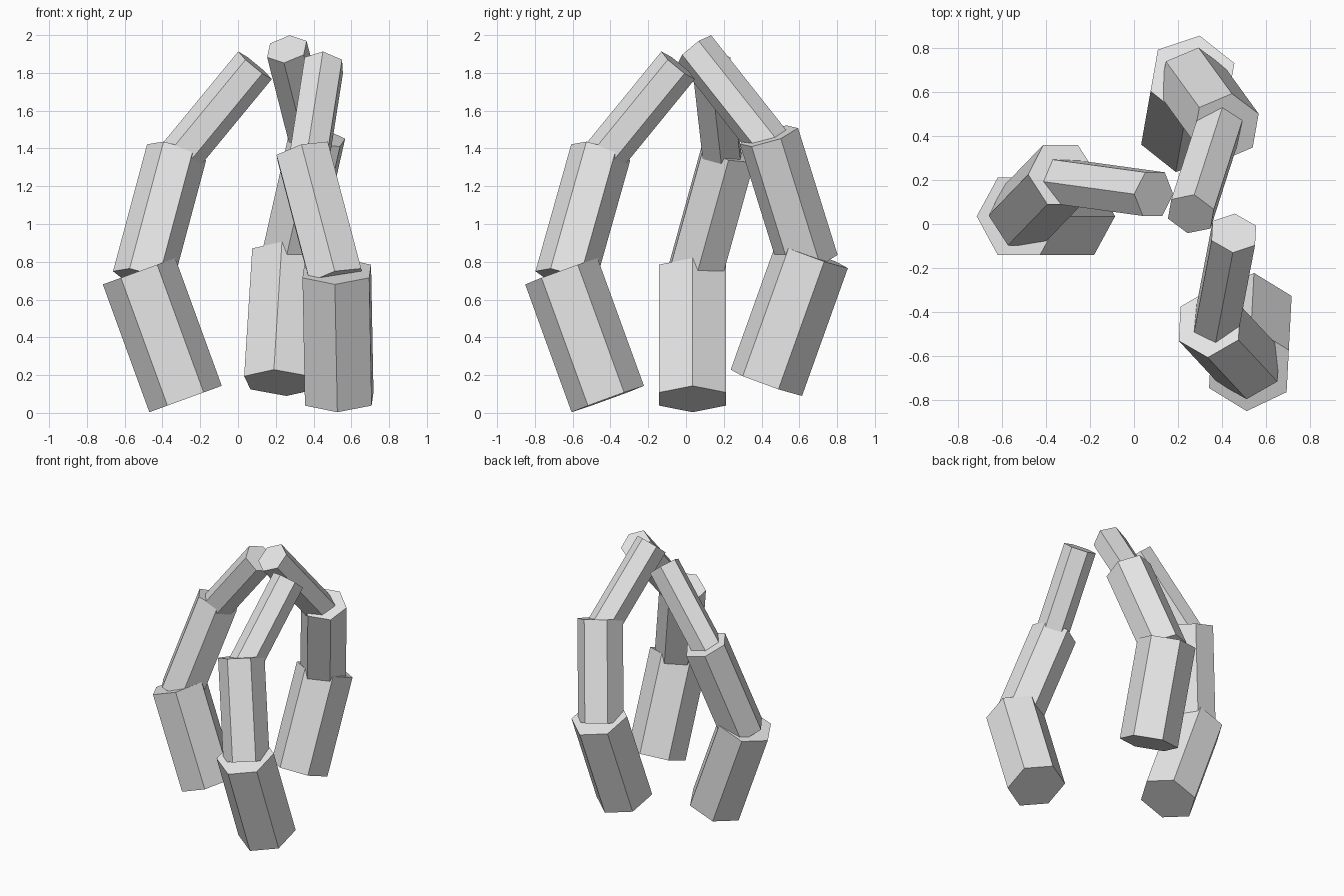
import bpy, bmesh
from math import radians, cos, sin, pi
from mathutils import Matrix, Euler, Vector

cube = bpy.data.objects.get("Cube")
if cube:
    bpy.data.objects.remove(cube, do_unlink=True)

grey = bpy.data.materials.new("light_grey")
grey.use_nodes = True
colour = (0.8, 0.8, 0.8, 1.0)
grey.diffuse_color = colour
grey.node_tree.nodes["Principled BSDF"].inputs["Base Color"].default_value = colour

LENGTH = 0.72

# Segments of one limb: name, radius, top centre, tilt about x and y (degrees)
SEGMENTS = [
    ("lower_segment", 0.204, (0.0, 0.0, 0.75), (0, -20)),
    ("middle_segment", 0.162, (0.199, 0.19, 1.38), (-15, 15)),
    ("upper_segment", 0.115, (0.614, 0.101, 1.84), (5, 39.5)),
]

# Limbs: name, position of the knee joint, turn about z (degrees)
LIMBS = [
    ("right", (-0.524, 0.035, 0.0), 0),
    ("front", (0.523, -0.66, 0.0), 87),
    ("back", (0.266, 0.668, 0.086), -100),
]


def hex_prism(name, radius, matrix):
    """Six-sided prism hanging down from its top centre, corners on local x."""
    bm = bmesh.new()
    ring = [bm.verts.new((radius * cos(i * pi / 3), radius * sin(i * pi / 3), -LENGTH))
            for i in range(6)]
    base = bm.faces.new(ring)
    top = bmesh.ops.extrude_face_region(bm, geom=[base], use_keep_orig=True)["geom"]
    bmesh.ops.translate(bm, vec=(0, 0, LENGTH),
                        verts=[v for v in top if isinstance(v, bmesh.types.BMVert)])
    bmesh.ops.recalc_face_normals(bm, faces=bm.faces)
    mesh = bpy.data.meshes.new(name)
    bm.to_mesh(mesh)
    bm.free()
    mesh.materials.append(grey)
    obj = bpy.data.objects.new(name, mesh)
    obj.matrix_world = matrix
    bpy.context.collection.objects.link(obj)


# The same bent limb placed three times around the centre
for limb, position, turn in LIMBS:
    place = Matrix.Translation(Vector(position)) @ Matrix.Rotation(radians(turn), 4, "Z")
    for part, radius, top, (rx, ry) in SEGMENTS:
        tilt = Euler((radians(rx), radians(ry), 0)).to_matrix().to_4x4()
        hex_prism(f"{limb}_{part}", radius, place @ Matrix.Translation(Vector(top)) @ tilt)
